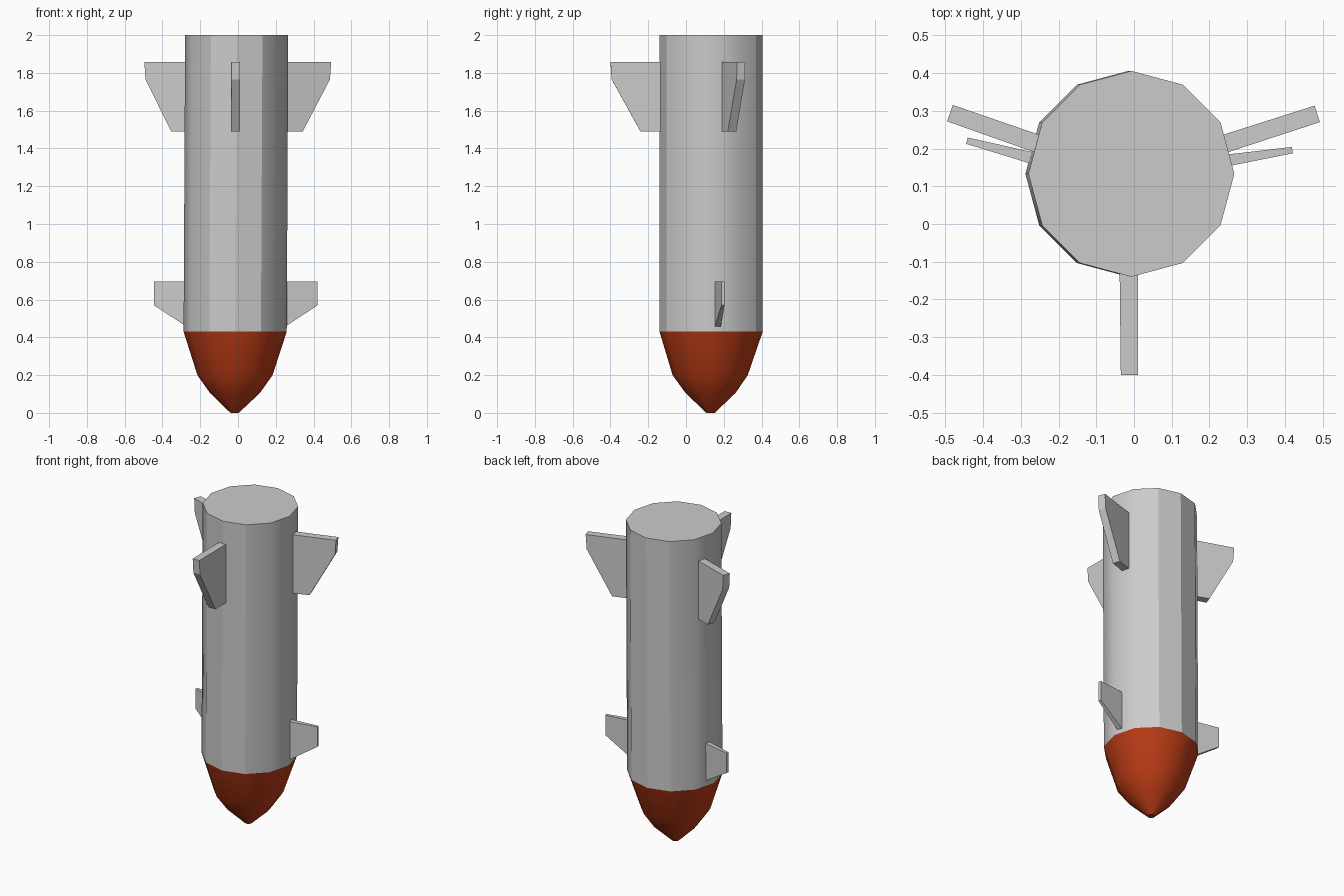
import bpy, bmesh, math
from mathutils import Vector

if "Cube" in bpy.data.objects:
    bpy.data.objects.remove(bpy.data.objects["Cube"])


def finish(name, bm):
    bmesh.ops.recalc_face_normals(bm, faces=bm.faces)
    mesh = bpy.data.meshes.new(name)
    bm.to_mesh(mesh)
    bm.free()
    obj = bpy.data.objects.new(name, mesh)
    bpy.context.collection.objects.link(obj)
    return obj


def loft(name, rings, cap_first=False, cap_last=False, sides=12):
    """Join 12-sided rings given as (centre x, centre y, z, radius)."""
    bm = bmesh.new()
    loops = []
    for x, y, z, r in rings:
        loops.append([bm.verts.new((x + r * math.cos(math.tau * i / sides),
                                    y + r * math.sin(math.tau * i / sides), z))
                      for i in range(sides)])
    for a, b in zip(loops, loops[1:]):
        for i in range(sides):
            j = (i + 1) % sides
            bm.faces.new((a[i], a[j], b[j], b[i]))
    if cap_first:
        bm.faces.new(loops[0][::-1])
    if cap_last:
        bm.faces.new(loops[-1])
    return finish(name, bm)


def fin(name, root, tip, profile, thick_root, thick_tip):
    """Plate from root to tip; profile is (fraction along span, z)."""
    root, tip = Vector(root), Vector(tip)
    span = tip - root
    side = Vector((-span.y, span.x)).normalized()
    bm = bmesh.new()
    faces = []
    for s in (-0.5, 0.5):
        verts = []
        for t, z in profile:
            p = root + span * t + side * s * (thick_root + (thick_tip - thick_root) * t)
            verts.append(bm.verts.new((p.x, p.y, z)))
        faces.append(verts)
        bm.faces.new(verts)
    a, b = faces
    for i in range(len(a)):
        j = (i + 1) % len(a)
        bm.faces.new((a[i], a[j], b[j], b[i]))
    return finish(name, bm)


def smooth(obj, degrees):
    bpy.ops.object.select_all(action='DESELECT')
    obj.select_set(True)
    bpy.context.view_layer.objects.active = obj
    bpy.ops.object.shade_smooth_by_angle(angle=math.radians(degrees))


# Slightly leaning body tube
body = loft("body", [(-0.015, 0.133, 0.43, 0.273), (-0.007, 0.133, 2.0, 0.273)],
            cap_last=True)
smooth(body, 30)

# Red nose cone pointing down
nose = loft("nose_cone", [(-0.018, 0.13, 0.0, 0.022), (-0.016, 0.13, 0.105, 0.132),
                          (-0.016, 0.128, 0.2, 0.199), (-0.015, 0.133, 0.43, 0.273)],
            cap_first=True)
smooth(nose, 40)
red = bpy.data.materials.new("red")
red.diffuse_color = (0.5, 0.045, 0.008, 1)
red.use_nodes = True
red.node_tree.nodes["Principled BSDF"].inputs["Base Color"].default_value = red.diffuse_color
nose.data.materials.append(red)

# Three large tail fins
large = [(-0.2, 1.857), (1, 1.857), (0.975, 1.765), (0.4, 1.49), (-0.2, 1.49)]
for name, root, tip in (
        ("tail_fin_front", (-0.014, -0.135), (-0.012, -0.40)),
        ("tail_fin_right", (0.235, 0.211), (0.486, 0.292)),
        ("tail_fin_left", (-0.251, 0.211), (-0.488, 0.294))):
    fin(name, root, tip, large, 0.048, 0.046)

# Two small tapered fins near the nose
small = [(-0.15, 0.697), (1, 0.695), (1, 0.57), (0.02, 0.46), (-0.15, 0.445)]
fin("nose_fin_right", (0.25, 0.169), (0.42, 0.196), small, 0.031, 0.017)
fin("nose_fin_left", (-0.27, 0.175), (-0.443, 0.221), small, 0.031, 0.017)
